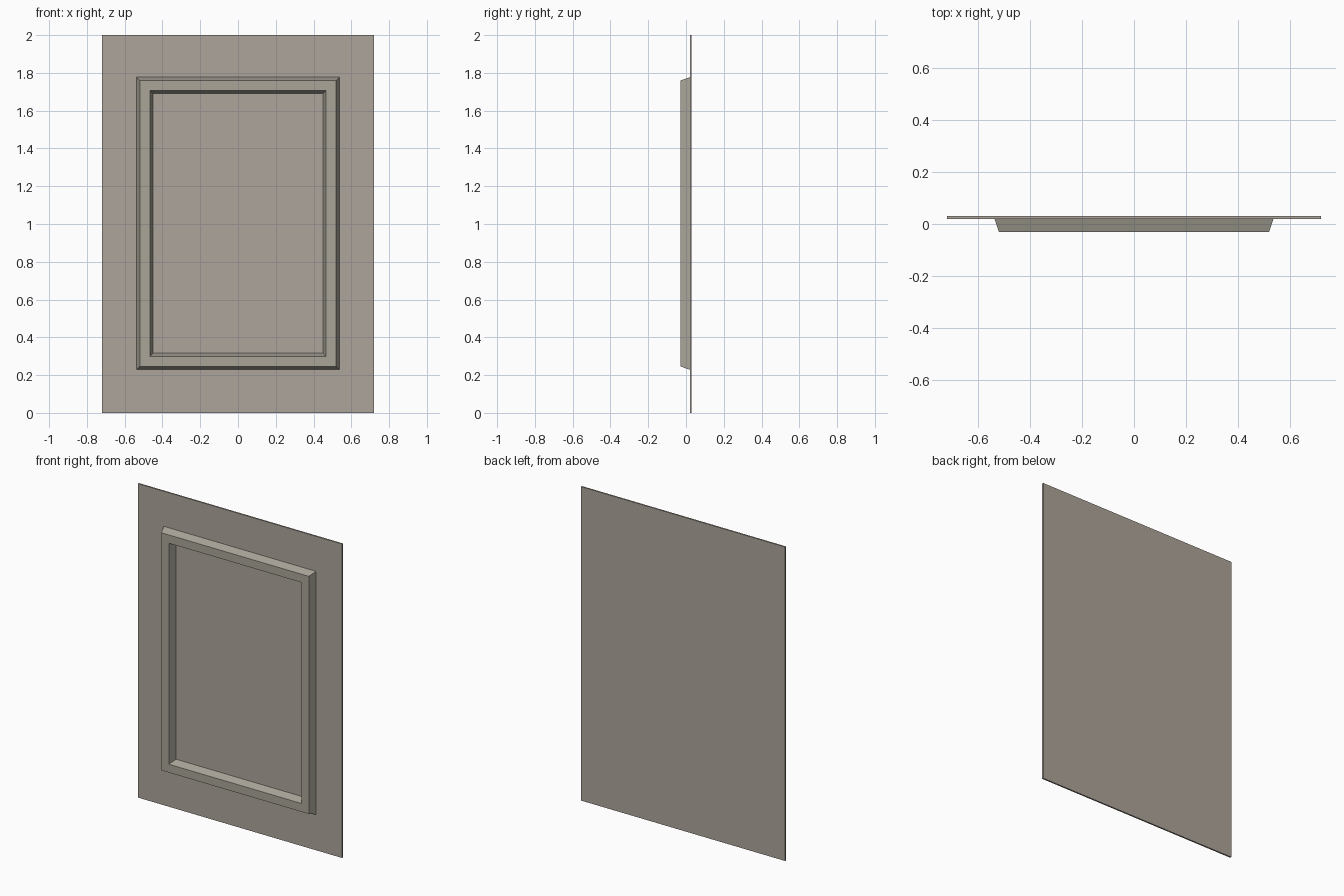
import bpy
import bmesh

cube = bpy.data.objects.get("Cube")
if cube:
    bpy.data.objects.remove(cube, do_unlink=True)


def make_material(name, rgb):
    mat = bpy.data.materials.new(name)
    mat.use_nodes = True
    color = (*rgb, 1.0)
    mat.diffuse_color = color
    mat.node_tree.nodes["Principled BSDF"].inputs["Base Color"].default_value = color
    return mat


def make_object(name, bm, mat):
    bmesh.ops.recalc_face_normals(bm, faces=bm.faces)
    mesh = bpy.data.meshes.new(name)
    bm.to_mesh(mesh)
    bm.free()
    mesh.materials.append(mat)
    obj = bpy.data.objects.new(name, mesh)
    bpy.context.collection.objects.link(obj)
    return obj


panel_paint = make_material("warm grey panel", (0.42, 0.375, 0.325))
trim_paint = make_material("olive grey trim", (0.40, 0.375, 0.315))

BACK, FACE, FRONT = 0.03, 0.02, -0.03

# Thin flat backing panel
bm = bmesh.new()
bmesh.ops.create_cube(bm, size=1)
bmesh.ops.scale(bm, vec=(1.44, BACK - FACE, 2), verts=bm.verts)
bmesh.ops.translate(bm, vec=(0, (BACK + FACE) / 2, 1), verts=bm.verts)
make_object("door_panel", bm, panel_paint)

# Raised moulding: bevelled profile (half width, half height, depth) swept round a rectangle
profile = [(0.537, 0.774, FACE), (0.52, 0.757, FRONT),
           (0.467, 0.704, FRONT), (0.45, 0.687, FACE)]
bm = bmesh.new()
loops = [[bm.verts.new((sx * w, y, 1.003 + sz * h))
          for sx, sz in ((-1, -1), (1, -1), (1, 1), (-1, 1))]
         for w, h, y in profile]
for a, b in zip(loops, loops[1:]):
    for i in range(4):
        j = (i + 1) % 4
        bm.faces.new((a[i], a[j], b[j], b[i]))
moulding = make_object("raised_moulding", bm, trim_paint)

# Open strip: make sure the flat front band faces -y
bm = bmesh.new()
bm.from_mesh(moulding.data)
bm.faces.ensure_lookup_table()
if bm.faces[4].normal.y > 0:
    bmesh.ops.reverse_faces(bm, faces=bm.faces)
bm.to_mesh(moulding.data)
bm.free()
